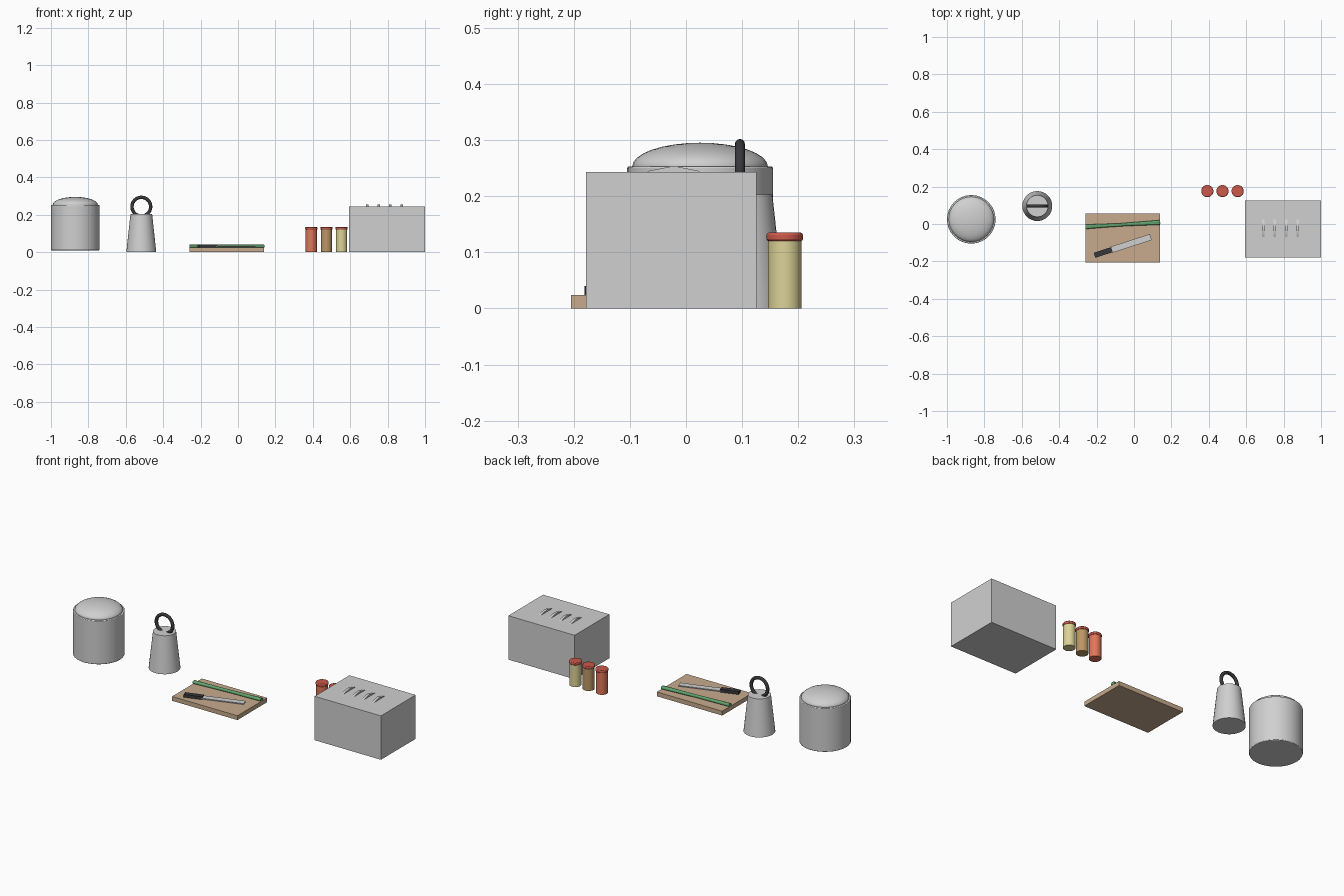
import bpy
import math
from mathutils import Vector

cube = bpy.data.objects.get("Cube")
if cube:
    bpy.data.objects.remove(cube, do_unlink=True)


def material(name, r, g, b):
    mat = bpy.data.materials.new(name)
    mat.use_nodes = True
    mat.diffuse_color = (r, g, b, 1)
    mat.node_tree.nodes["Principled BSDF"].inputs["Base Color"].default_value = (r, g, b, 1)
    return mat


steel = material("steel grey", 0.63, 0.63, 0.63)
black = material("handle black", 0.04, 0.04, 0.045)
wood = material("board wood", 0.58, 0.41, 0.27)
green = material("leaf green", 0.12, 0.36, 0.15)
lid_red = material("lid red", 0.60, 0.10, 0.07)
spice_red = material("spice orange red", 0.75, 0.18, 0.10)
spice_brown = material("spice brown", 0.50, 0.31, 0.13)
spice_yellow = material("spice yellow", 0.72, 0.65, 0.31)


def finish(name, mat, smooth=True):
    ob = bpy.context.object
    ob.name = name
    ob.data.materials.append(mat)
    if smooth:
        bpy.ops.object.shade_smooth_by_angle(angle=math.radians(35))
    return ob


def box(name, mat, center, size, turn=0):
    bpy.ops.mesh.primitive_cube_add(size=1, location=center, rotation=(0, 0, turn))
    bpy.context.object.scale = size
    return finish(name, mat, False)


def tapered(name, mat, x, y, z0, z1, r0, r1):
    bpy.ops.mesh.primitive_cone_add(vertices=32, radius1=r0, radius2=r1, depth=z1 - z0,
                                    location=(x, y, (z0 + z1) / 2))
    return finish(name, mat)


def rod(name, mat, start, end, radius):
    a, b = Vector(start), Vector(end)
    bpy.ops.mesh.primitive_cylinder_add(vertices=16, radius=radius, depth=(b - a).length,
                                        location=(a + b) / 2)
    bpy.context.object.rotation_euler = (b - a).to_track_quat("Z", "Y").to_euler()
    return finish(name, mat)


def round_edges(ob, width):
    mod = ob.modifiers.new("soft edges", "BEVEL")
    mod.width = width
    mod.segments = 2
    mod.limit_method = "ANGLE"


# Canister with a domed lid
cx, cy = -0.87, 0.025
round_edges(tapered("canister_body", steel, cx, cy, 0.01, 0.253, 0.13, 0.13), 0.003)
bpy.ops.mesh.primitive_uv_sphere_add(segments=32, ring_count=16, radius=0.121,
                                     location=(cx, cy, 0.253))
bpy.context.object.scale.z = 0.35
finish("canister_lid", steel)

# Conical grater with a ring handle
gx, gy = -0.517, 0.096
tapered("grater_body", steel, gx, gy, 0, 0.203, 0.08, 0.058)
bpy.ops.mesh.primitive_torus_add(major_radius=0.05, minor_radius=0.009, major_segments=40,
                                 minor_segments=12, location=(gx, gy, 0.243),
                                 rotation=(math.pi / 2, 0, 0))
finish("grater_handle", black)

# Chopping board
box("chopping_board", wood, (-0.06, -0.075, 0.012), (0.4, 0.26, 0.024))

# Knife lying on the board
turn = math.radians(18)
along = Vector((math.cos(turn), math.sin(turn), 0))
butt = Vector((-0.21, -0.167, 0))
grip = box("knife_handle", black, butt + along * 0.048 + Vector((0, 0, 0.032)),
           (0.098, 0.028, 0.016), turn)
blade = box("knife_blade", steel, butt + along * 0.205 + Vector((0, 0, 0.031)),
            (0.22, 0.034, 0.005), turn)

# Spring onions across the board
for i, (left_y, right_y) in enumerate([(-0.011, 0.004), (-0.018, 0.010), (-0.019, 0.013)]):
    rod(f"spring_onion_{i + 1}", green, (-0.26, left_y, 0.032), (0.14, right_y, 0.032), 0.008)

# Spice jars with red lids
for i, mat in enumerate([spice_red, spice_brown, spice_yellow]):
    x, y = 0.392 + i * 0.081, 0.176
    tapered(f"spice_jar_{i + 1}", mat, x, y, 0, 0.12, 0.03, 0.03)
    round_edges(tapered(f"spice_lid_{i + 1}", lid_red, x, y, 0.12, 0.135, 0.0325, 0.0325), 0.004)

# Toaster with low curved discs along the top
box("toaster_body", steel, (0.797, -0.026, 0.1215), (0.406, 0.304, 0.243))
for i in range(4):
    x = 0.692 + i * 0.061
    rod(f"toaster_disc_{i + 1}", steel, (x - 0.007, -0.022, 0.139), (x + 0.007, -0.022, 0.139), 0.115)
    ob = bpy.context.object
    ob.data.materials[0] = steel
